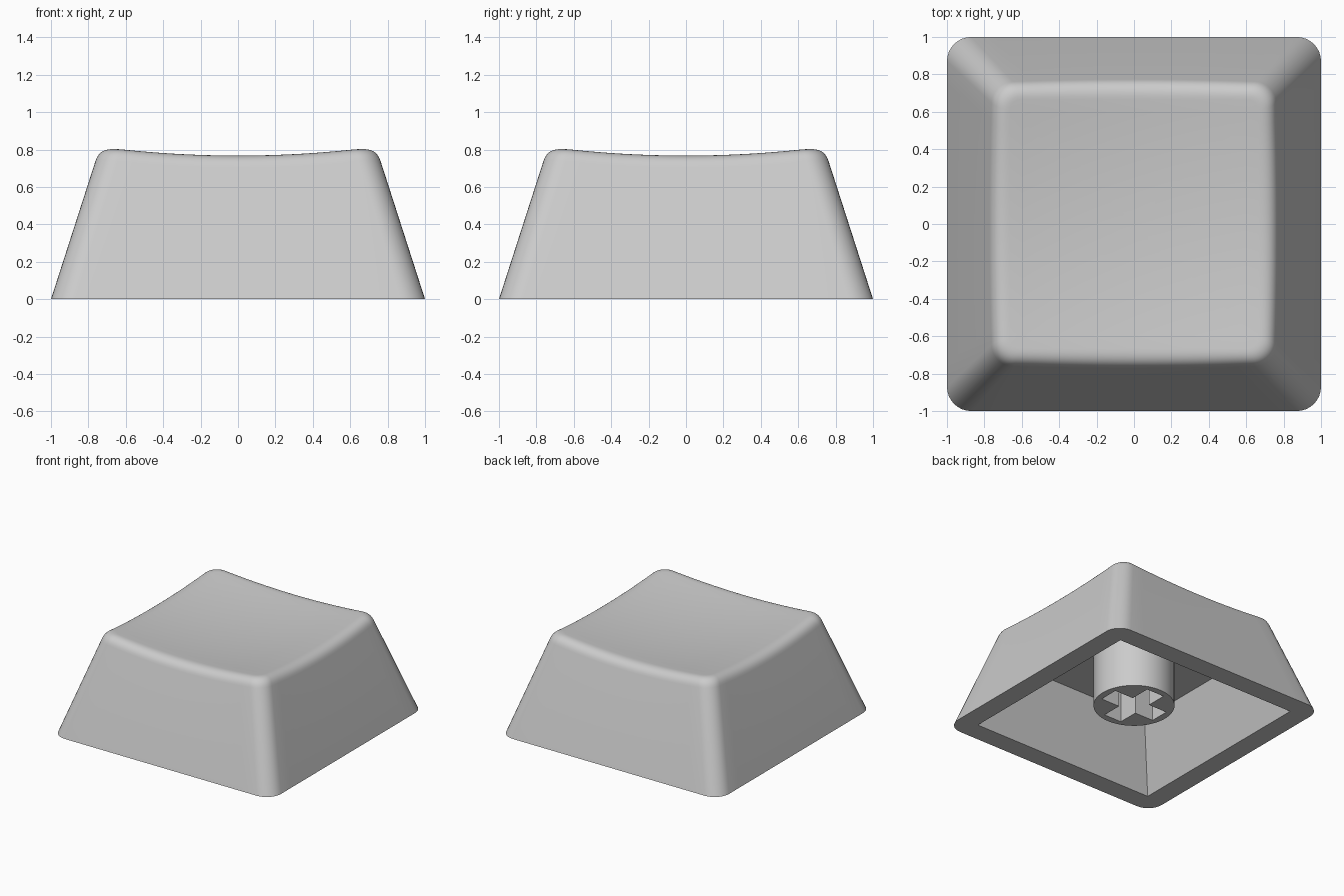
import bpy, bmesh, math

if "Cube" in bpy.data.objects:
    bpy.data.objects.remove(bpy.data.objects["Cube"])

grey = bpy.data.materials.new("light_grey")
grey.diffuse_color = (0.6, 0.6, 0.6, 1)
grey.use_nodes = True
grey.node_tree.nodes["Principled BSDF"].inputs["Base Color"].default_value = grey.diffuse_color

CORNER, SIDE = 8, 14      # segments per rounded corner and per straight side
SLOPE = 0.322             # inward lean of the outer walls


def dish(x, y):
    """Height of the spherical scoop on top."""
    return 0.728 + 0.0865 * (x * x + y * y)


def outline(h, r):
    """Rounded square of half width h and corner radius r."""
    pts = []
    for q in range(4):
        c, s = round(math.cos(q * math.pi / 2)), round(math.sin(q * math.pi / 2))
        part = [(h, -(h - r) + 2 * (h - r) * i / SIDE) for i in range(SIDE)]
        for i in range(CORNER):
            a = math.pi / 2 * i / CORNER
            part.append((h - r + r * math.cos(a), h - r + r * math.sin(a)))
        pts += [(x * c - y * s, x * s + y * c) for x, y in part]
    return pts


def finish(bm, name, smooth=True):
    bmesh.ops.remove_doubles(bm, verts=bm.verts, dist=1e-5)
    bmesh.ops.recalc_face_normals(bm, faces=bm.faces)
    me = bpy.data.meshes.new(name)
    bm.to_mesh(me)
    bm.free()
    ob = bpy.data.objects.new(name, me)
    bpy.context.collection.objects.link(ob)
    me.materials.append(grey)
    if smooth:
        bpy.ops.object.select_all(action='DESELECT')
        ob.select_set(True)
        bpy.context.view_layer.objects.active = ob
        bpy.ops.object.shade_smooth_by_angle(angle=math.radians(30))
    return ob


def wall(z):
    """Outer wall outline at height z."""
    return outline(1 - SLOPE * z, 0.13 - 0.02 * z)


# Hollow cap: cavity, bottom rim, leaning walls, rounded edge, scooped top
rings = [[(x, y, 0.52) for x, y in outline(0.645, 0)],
         [(x, y, 0.0) for x, y in outline(0.835, 0)],
         [(x, y, 0.0) for x, y in wall(0)]]

edge = []                 # where the walls would meet the scoop
for i in range(len(wall(0))):
    z = 0.78
    for _ in range(6):
        x, y = wall(z)[i]
        z = dish(x, y)
    edge.append((x, y, z))
low = []                  # where the edge rounding starts on the walls
for i, (_, _, z) in enumerate(edge):
    x, y = wall(z - 0.07)[i]
    low.append((x, y, z - 0.07))
lip = [(x, y, dish(x, y)) for x, y in outline(0.665, 0.06)]

STEPS = 8
for k in range(STEPS + 1):
    t = k / STEPS
    rings.append([tuple((1 - t) ** 2 * a + 2 * t * (1 - t) * b + t * t * c
                        for a, b, c in zip(p, e, q))
                  for p, e, q in zip(low, edge, lip)])
for k in range(9, 0, -1):
    f = k / 10
    rings.append([(x * f, y * f, dish(x * f, y * f)) for x, y, _ in lip])

bm = bmesh.new()
loops = [[bm.verts.new(p) for p in ring] for ring in rings]
n = len(loops[0])
for a, b in zip(loops, loops[1:]):
    for i in range(n):
        j = (i + 1) % n
        bm.faces.new((a[i], a[j], b[j], b[i]))
bm.faces.new(loops[0])
centre = bm.verts.new((0, 0, dish(0, 0)))
for i in range(n):
    bm.faces.new((loops[-1][i], loops[-1][(i + 1) % n], centre))
finish(bm, "cap_shell")


def prism(pts, z0, z1):
    bm = bmesh.new()
    face = bm.faces.new([bm.verts.new((x, y, z0)) for x, y in pts])
    top = bmesh.ops.extrude_face_region(bm, geom=[face])["geom"]
    for v in top:
        if isinstance(v, bmesh.types.BMVert):
            v.co.z = z1
    # keep the starting face so the prism is closed
    if not face.is_valid or len(bm.faces) < len(pts) + 2:
        bm.faces.new([v for v in bm.verts if v.co.z == z0][:len(pts)])
    return bm


# Stem with a cross-shaped socket
circle = [(0.305 * math.cos(math.tau * i / 64), 0.305 * math.sin(math.tau * i / 64))
          for i in range(64)]
L, W = 0.25, 0.08
arm = [(L, -W), (L, W), (W, W)]
cross = []
for q in range(4):
    c, s = round(math.cos(q * math.pi / 2)), round(math.sin(q * math.pi / 2))
    cross += [(x * c - y * s, x * s + y * c) for x, y in arm]

cutter = finish(prism(cross, 0.0, 0.5), "socket_cutter", smooth=False)
cutter.hide_render = True
cutter.hide_set(True)
stem = finish(prism(circle, 0.11, 0.56), "stem")
cut = stem.modifiers.new("socket", 'BOOLEAN')
cut.operation = 'DIFFERENCE'
cut.solver = 'EXACT'
cut.object = cutter
